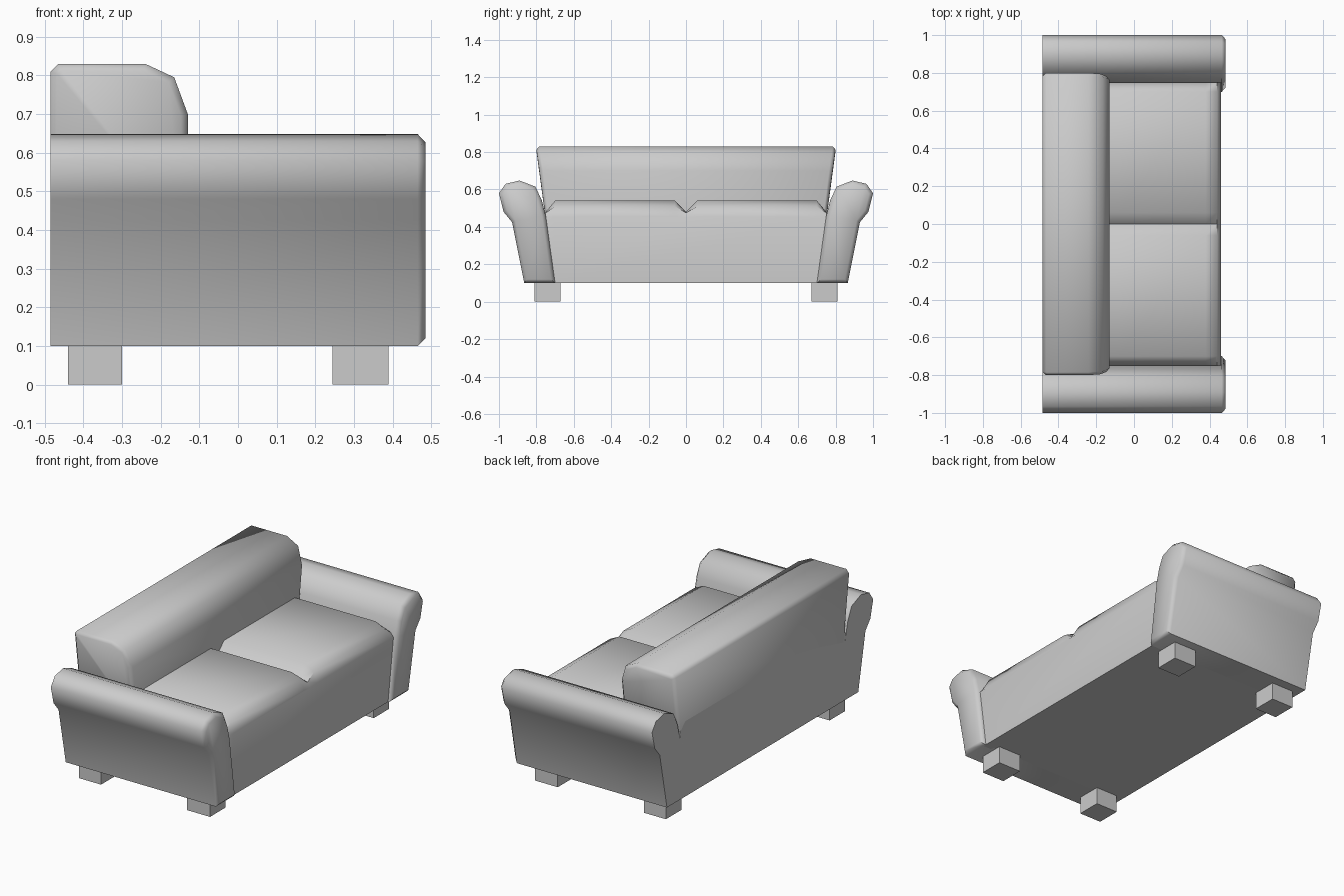
import bpy, bmesh, math

if "Cube" in bpy.data.objects:
    bpy.data.objects.remove(bpy.data.objects["Cube"])


def loft(name, rings, bevel_ends=(), bevel=0.02, mirror=False, smooth=True):
    """Skin a list of matching closed rings, cap both ends, chamfer chosen caps."""
    bm = bmesh.new()
    vs = [[bm.verts.new(p) for p in ring] for ring in rings]
    n = len(rings[0])
    for a, b in zip(vs, vs[1:]):
        for i in range(n):
            j = (i + 1) % n
            bm.faces.new((a[i], a[j], b[j], b[i]))
    caps = [bm.faces.new(vs[0]), bm.faces.new(vs[-1])]
    bmesh.ops.recalc_face_normals(bm, faces=bm.faces)
    edges = [e for k in bevel_ends for e in caps[k].edges]
    if edges:
        bmesh.ops.bevel(bm, geom=edges, offset=bevel, segments=1,
                        affect='EDGES', clamp_overlap=True)
    me = bpy.data.meshes.new(name)
    bm.to_mesh(me)
    bm.free()
    ob = bpy.data.objects.new(name, me)
    bpy.context.collection.objects.link(ob)
    bpy.ops.object.select_all(action='DESELECT')
    ob.select_set(True)
    bpy.context.view_layer.objects.active = ob
    if smooth:
        bpy.ops.object.shade_smooth_by_angle(angle=math.radians(50))
    if mirror:
        m = ob.modifiers.new("mirror", 'MIRROR')
        m.use_axis = (False, True, False)
    return ob


BACK_X = -0.485

# Rolled armrests: y/z profile run front to back, chamfered front
arm = [(0.70, 0.10), (0.865, 0.10), (0.93, 0.425), (0.975, 0.48), (1.0, 0.58),
       (0.965, 0.63), (0.89, 0.648), (0.805, 0.615), (0.77, 0.54), (0.75, 0.46)]
loft("armrest", [[(x, y, z) for y, z in arm] for x in (BACK_X, 0.485)],
     bevel_ends=(1,), mirror=True)


# Base with two seat cushions: top drops and flattens at the front
def seat_ring(x, top, groove):
    half = [(0.06, top), (0.70, top), (0.75, groove), (0.72, 0.10)]
    right = [(x, y, z) for y, z in half]
    left = [(x, -y, z) for y, z in reversed(half)]
    return [(x, 0, groove)] + right + left


loft("seat", [seat_ring(BACK_X, 0.53, 0.48), seat_ring(-0.08, 0.54, 0.48),
              seat_ring(0.38, 0.54, 0.48), seat_ring(0.44, 0.51, 0.475),
              seat_ring(0.46, 0.455, 0.45)])

# Backrest: x/z profile, wider at the top than at the seat
back = [(BACK_X, 0.40), (BACK_X, 0.81), (-0.465, 0.83), (-0.24, 0.83),
        (-0.165, 0.795), (-0.13, 0.70), (-0.13, 0.40)]


def back_ring(side):
    return [(x, side * (0.745 + max(0, z - 0.46) * 0.157), z) for x, z in back]


loft("backrest", [back_ring(-1), back_ring(1)], bevel_ends=(0, 1), bevel=0.018)

# Square feet
for label, x0, x1 in (("rear_foot", -0.44, -0.30), ("front_foot", 0.245, 0.39)):
    loft(label, [[(x0, 0.67, z), (x1, 0.67, z), (x1, 0.81, z), (x0, 0.81, z)]
                 for z in (0, 0.11)], mirror=True, smooth=False)
